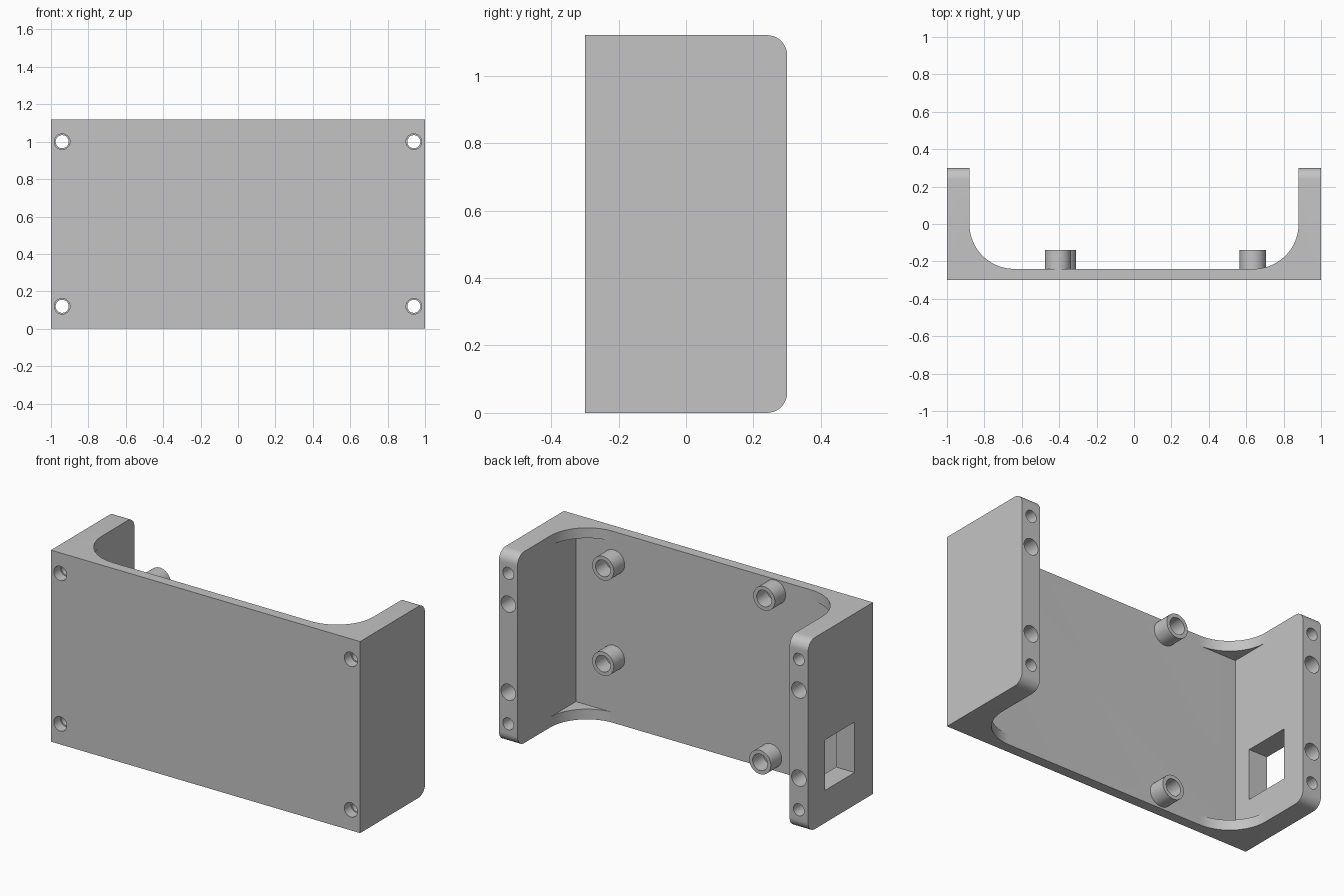
import bpy
import bmesh
from math import pi, cos, sin, radians
from mathutils import Matrix, Vector

cube = bpy.data.objects.get("Cube")
if cube:
    bpy.data.objects.remove(cube, do_unlink=True)

grey = bpy.data.materials.new("plain grey")
grey.use_nodes = True
colour = (0.55, 0.55, 0.55, 1)
grey.diffuse_color = colour
grey.node_tree.nodes["Principled BSDF"].inputs["Base Color"].default_value = colour

# Main sizes
HEIGHT, HALF_DEPTH = 1.12, 0.3
WALL, PLATE = 0.12, 0.06
FLOOR = PLATE - HALF_DEPTH          # inner face of the front plate
INNER = 1 - WALL                    # inner face of the side walls
RIB = 0.06                          # height of the corner ribs
FILLET, ROUND = 0.24, 0.06


def to_object(name, bm):
    bmesh.ops.recalc_face_normals(bm, faces=bm.faces[:])
    mesh = bpy.data.meshes.new(name)
    bm.to_mesh(mesh)
    bm.free()
    mesh.materials.append(grey)
    obj = bpy.data.objects.new(name, mesh)
    bpy.context.collection.objects.link(obj)
    return obj


def prism(name, points, along):
    """Extrude a closed outline along a vector."""
    bm = bmesh.new()
    face = bm.faces.new([bm.verts.new(p) for p in points])
    result = bmesh.ops.extrude_face_region(bm, geom=[face])
    moved = [v for v in result["geom"] if isinstance(v, bmesh.types.BMVert)]
    bmesh.ops.translate(bm, verts=moved, vec=Vector(along))
    return to_object(name, bm)


def box(name, low, high):
    x, y, z = low
    X, Y, Z = high
    return prism(name, [(x, y, z), (X, y, z), (X, Y, z), (x, Y, z)], (0, 0, Z - z))


def rod(name, x, z, radius, y0, y1):
    bm = bmesh.new()
    bmesh.ops.create_cone(
        bm, cap_ends=True, segments=32, radius1=radius, radius2=radius, depth=y1 - y0,
        matrix=Matrix.Translation((x, (y0 + y1) / 2, z)) @ Matrix.Rotation(pi / 2, 4, "X"))
    return to_object(name, bm)


def arc(cx, cy, radius, start, end, steps):
    angles = [radians(start + (end - start) * i / steps) for i in range(steps + 1)]
    return [(cx + radius * cos(a), cy + radius * sin(a)) for a in angles]


def cut(target, cutter):
    """Subtract a cutter, bake the result and discard the cutter."""
    mod = target.modifiers.new("cut", "BOOLEAN")
    mod.operation = "DIFFERENCE"
    mod.solver = "EXACT"
    mod.object = cutter
    bpy.context.view_layer.update()
    graph = bpy.context.evaluated_depsgraph_get()
    mesh = bpy.data.meshes.new_from_object(target.evaluated_get(graph))
    target.modifiers.clear()
    target.data = mesh
    bpy.data.objects.remove(cutter, do_unlink=True)


def smooth(obj):
    for poly in obj.data.polygons:
        poly.use_smooth = True
    obj.data.set_sharp_from_angle(angle=radians(30))


# Bracket block with rounded rear edges
side = [(-HALF_DEPTH, 0)]
side += arc(HALF_DEPTH - ROUND, ROUND, ROUND, -90, 0, 10)
side += arc(HALF_DEPTH - ROUND, HEIGHT - ROUND, ROUND, 0, 90, 10)
side += [(-HALF_DEPTH, HEIGHT)]
bracket = prism("bracket", [(-1, y, z) for y, z in side], (2, 0, 0))

# Open channel with filleted corners, full height
channel = [(-INNER, 0.5)]
channel += arc(FILLET - INNER, FLOOR + FILLET, FILLET, 180, 270, 20)
channel += arc(INNER - FILLET, FLOOR + FILLET, FILLET, 270, 360, 20)
channel += [(INNER, 0.5)]
cut(bracket, prism("channel_cutter", [(x, y, -0.1) for x, y in channel], (0, 0, HEIGHT + 0.2)))

# Square inner corners between the top and bottom ribs
cut(bracket, box("corner_cutter", (-INNER, FLOOR, RIB), (INNER, 0.5, HEIGHT - RIB)))

# Port opening in the right wall
cut(bracket, box("port_cutter", (-1.1, -0.13, 0.19), (-0.8, 0.146, 0.485)))

# Screw holes through the walls, and blind holes in the rear edges
for x in (-0.94, 0.94):
    for z in (0.12, 1.0):
        cut(bracket, rod("screw_cutter", x, z, 0.035, -0.4, 0.4))
        cut(bracket, rod("recess_cutter", x, z, 0.042, -0.4, FLOOR))
    for z in (0.305, 0.82):
        cut(bracket, rod("insert_cutter", x, z, 0.047, 0.12, 0.4))
smooth(bracket)

# Hollow standoffs on the inside of the plate
TOP_ROW = 1.045
spots = {
    "right_upper_standoff": (-0.407, TOP_ROW),
    "right_lower_standoff": (-0.381, TOP_ROW - 0.964),
    "left_upper_standoff": (0.635, TOP_ROW - 0.102),
    "left_lower_standoff": (0.635, TOP_ROW - 0.66),
}
for name, (x, z) in spots.items():
    post = rod(name, x, z, 0.07, FLOOR - 0.01, -0.14)
    cut(post, rod("bore_cutter", x, z, 0.048, FLOOR + 0.003, 0))
    smooth(post)
